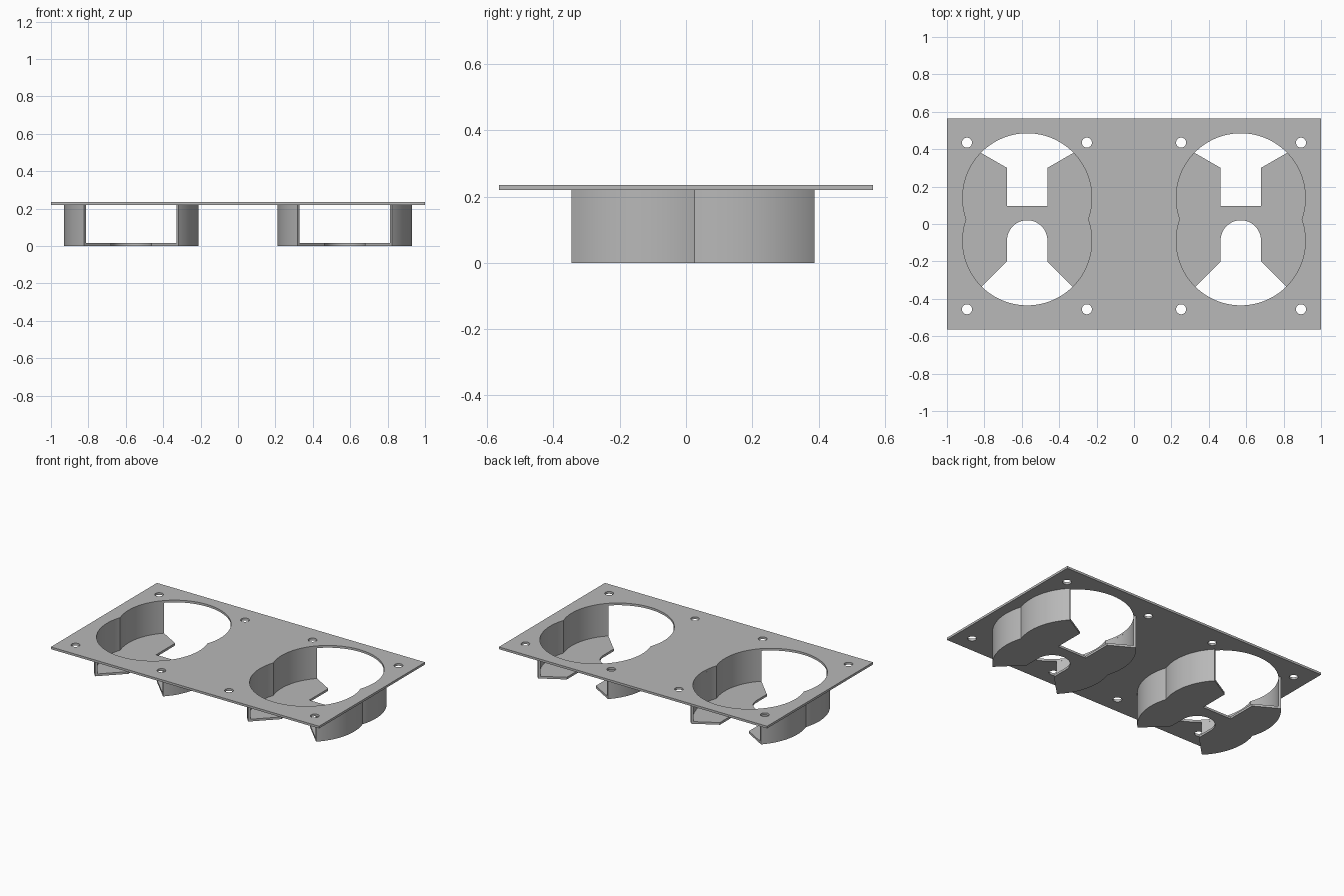
import bpy, bmesh
from math import sin, cos, asin, pi, radians, atan2
from mathutils import Vector

cube = bpy.data.objects.get("Cube")
if cube:
    bpy.data.objects.remove(cube, do_unlink=True)

# Heights and holder dimensions
FLOOR, PLATE, TOP = 0.015, 0.22, 0.235
INNER, OUTER = 0.345, 0.36
FRONT_Y, BACK_Y = -0.09, 0.14
WAIST = (BACK_Y - FRONT_Y) / 2
CUP_X = 0.571
SLOT = 0.108
FRONT_KINK, BACK_KINK = -0.2, 0.3

grey = bpy.data.materials.new("plain grey")
grey.use_nodes = True
colour = (0.48, 0.48, 0.48, 1)
grey.diffuse_color = colour
grey.node_tree.nodes["Principled BSDF"].inputs["Base Color"].default_value = colour


def arc(cx, cy, r, start, end, n=40):
    return [(cx + r * cos(start + (end - start) * i / n),
             cy + r * sin(start + (end - start) * i / n)) for i in range(n + 1)]


def mirror(points):
    return [(-x, y) for x, y in reversed(points)]


def cut_angle(cy, r, kink_y, slope):
    """Angle on a circle where the flared cut line leaves it."""
    start = Vector((SLOT, kink_y - cy))
    way = Vector((cos(slope), sin(slope)))
    b = start.dot(way)
    hit = start + way * (-b + (b * b - start.dot(start) + r * r) ** 0.5)
    return atan2(hit.y, hit.x)


def side_profile(r):
    """Right side of the double-circle wall, from front to back."""
    a = asin(WAIST / r)
    front = arc(0, FRONT_Y, r, cut_angle(FRONT_Y, r, FRONT_KINK, radians(-45)), a)
    back = arc(0, BACK_Y, r, -a, cut_angle(BACK_Y, r, BACK_KINK, radians(30)))
    return front + back[1:]


def slab(name, outlines, z0, z1, x=0):
    """Extrude a flat outline, with any holes, between two heights."""
    bm = bmesh.new()
    for points in outlines:
        verts = [bm.verts.new((px, py, z0)) for px, py in points]
        for i, v in enumerate(verts):
            bm.edges.new((verts[i - 1], v))
    bmesh.ops.triangle_fill(bm, use_beauty=True, edges=bm.edges[:])
    result = bmesh.ops.extrude_face_region(bm, geom=bm.faces[:])
    moved = [g for g in result["geom"] if isinstance(g, bmesh.types.BMVert)]
    bmesh.ops.translate(bm, verts=moved, vec=(0, 0, z1 - z0))
    bmesh.ops.recalc_face_normals(bm, faces=bm.faces[:])
    mesh = bpy.data.meshes.new(name)
    bm.to_mesh(mesh)
    bm.free()
    mesh.materials.append(grey)
    obj = bpy.data.objects.new(name, mesh)
    obj.location.x = x
    bpy.context.collection.objects.link(obj)
    bpy.ops.object.select_all(action="DESELECT")
    obj.select_set(True)
    bpy.context.view_layer.objects.active = obj
    bpy.ops.object.shade_smooth_by_angle(angle=radians(15))


# Top plate with two openings and eight screw holes
a = asin(WAIST / INNER)
half_opening = arc(0, FRONT_Y, INNER, -pi / 2, a) + arc(0, BACK_Y, INNER, -a, pi / 2)[1:]
opening = half_opening + mirror(half_opening)[1:-1]
outlines = [[(-1, -0.565), (1, -0.565), (1, 0.565), (-1, 0.565)]]
for side in (-1, 1):
    outlines.append([(x + side * CUP_X, y) for x, y in opening])
    for hx in (0.252, 0.893):
        for hy in (-0.456, 0.435):
            outlines.append(arc(side * hx, hy, 0.027, 0, 2 * pi, 24)[:-1])
slab("top_plate", outlines, PLATE, TOP)

# Holder floors and walls
outer = side_profile(OUTER)
wall = outer + side_profile(INNER)[::-1]
back_slot = [(SLOT, BACK_KINK), (SLOT, 0.097), (-SLOT, 0.097), (-SLOT, BACK_KINK)]
front_slot = [(-SLOT, FRONT_KINK)] + arc(0, -0.088, SLOT, pi, 0, 24) + [(SLOT, FRONT_KINK)]
floor = outer + back_slot + mirror(outer) + front_slot
for label, x in (("right", -CUP_X), ("left", CUP_X)):
    slab(label + "_holder_floor", [floor], 0, FLOOR, x)
    slab(label + "_holder_wall_left", [wall], FLOOR, PLATE, x)
    slab(label + "_holder_wall_right", [mirror(wall)], FLOOR, PLATE, x)
